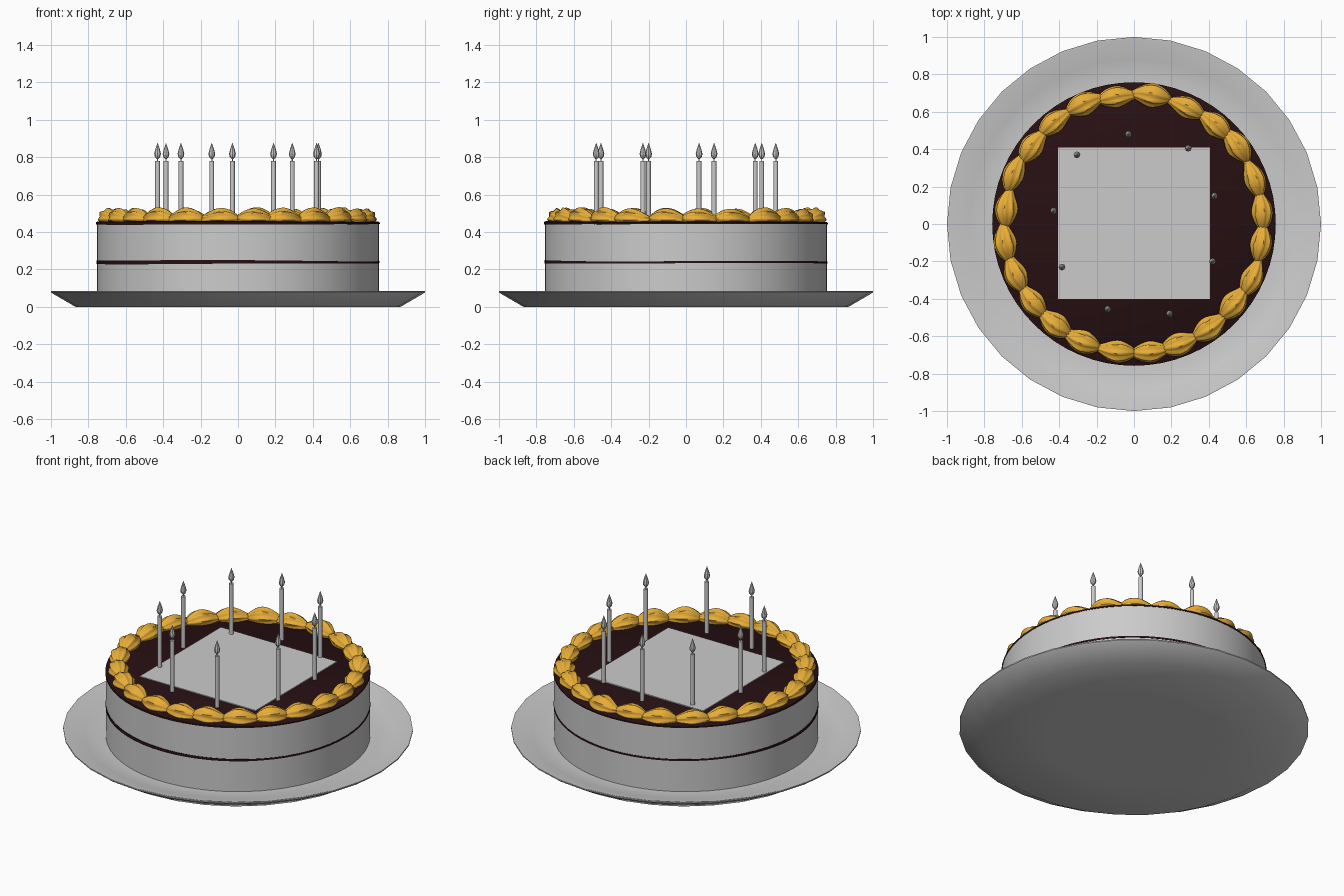
import bpy
import bmesh
from math import sin, cos, pi, tau
import random

random.seed(4)
old = bpy.data.objects.get("Cube")
if old:
    bpy.data.objects.remove(old)


def material(name, rgb):
    mat = bpy.data.materials.new(name)
    mat.use_nodes = True
    mat.diffuse_color = (*rgb, 1)
    mat.node_tree.nodes["Principled BSDF"].inputs["Base Color"].default_value = (*rgb, 1)
    return mat


grey = material("pale grey", (0.6, 0.6, 0.6))
chocolate = material("dark chocolate", (0.02, 0.005, 0.006))
gold = material("golden cream", (0.8, 0.42, 0.04))


def finish(name, bm, mat, angle=0.6):
    """Turn a bmesh into a named, shaded object."""
    bmesh.ops.recalc_face_normals(bm, faces=bm.faces)
    mesh = bpy.data.meshes.new(name)
    bm.to_mesh(mesh)
    bm.free()
    mesh.materials.append(mat)
    obj = bpy.data.objects.new(name, mesh)
    bpy.context.collection.objects.link(obj)
    bpy.ops.object.select_all(action='DESELECT')
    obj.select_set(True)
    bpy.context.view_layer.objects.active = obj
    bpy.ops.object.shade_smooth_by_angle(angle=angle)
    return obj


def skin(bm, rings):
    """Bridge rings of points and cap both ends."""
    loops = [[bm.verts.new(p) for p in ring] for ring in rings]
    n = len(loops[0])
    for a, b in zip(loops, loops[1:]):
        for i in range(n):
            j = (i + 1) % n
            bm.faces.new((a[i], a[j], b[j], b[i]))
    bm.faces.new(loops[0][::-1])
    bm.faces.new(loops[-1])


def lathe(name, profile, sides, mat, x=0, y=0, wobble=0):
    """Revolve (radius, height) pairs; wobble tilts the edges unevenly."""
    bm = bmesh.new()
    turn = [tau * i / sides for i in range(sides)]
    middle = sum(z for r, z in profile) / len(profile)
    rings = []
    for r, z in profile:
        sign = 1 if z > middle else -1
        rings.append([(x + r * cos(t), y + r * sin(t),
                       z + sign * wobble * max(0, cos(t + 2.3)) + wobble * 0.3 * sin(3 * t))
                      for t in turn])
    skin(bm, rings)
    return finish(name, bm, mat)


# Plate with a sloping rim
lathe("plate", [(0.5, 0), (0.87, 0), (0.99, 0.07), (1, 0.078), (1, 0.085),
                (0.99, 0.085), (0.88, 0.05), (0.78, 0.04), (0.5, 0.04)], 32, grey)

# Two sponge layers, the filling between them and the icing on top
lathe("lower_sponge", [(0.755, 0.035), (0.755, 0.235)], 64, grey)
lathe("upper_sponge", [(0.755, 0.24), (0.755, 0.445)], 64, grey)
lathe("filling", [(0.757, 0.233), (0.757, 0.244)], 64, chocolate, wobble=0.005)
lathe("icing", [(0.758, 0.442), (0.758, 0.45), (0.75, 0.455)], 64, chocolate, wobble=0.003)

# Square sheet lying on the icing
bm = bmesh.new()
bmesh.ops.create_cube(bm, size=1)
for v in bm.verts:
    v.co = (v.co.x * 0.81, v.co.y * 0.81 + 0.003, 0.459 + v.co.z * 0.006)
finish("top_sheet", bm, grey)

# Ring of ridged, twisted piped shells
shells, steps, around, lobes = 24, 12, 32, 8
bm = bmesh.new()
for k in range(shells):
    centre = tau * (k + 0.45) / shells + random.uniform(-0.02, 0.02)
    size = random.uniform(0.92, 1.08)
    radius = 0.69 + random.uniform(-0.008, 0.008)
    side = 1 if cos(centre) > 0 else -1
    rings = []
    for s in range(steps + 1):
        u = s / steps
        swell = (0.012 + 0.044 * sin(pi * u ** 0.85) ** 1.1) * size
        angle = centre + side * (u - 0.5) * 0.32
        ring = []
        for i in range(around):
            t = tau * i / around
            r = swell * (1 + 0.11 * cos(lobes * t + 3 * u))
            rad = radius + r * cos(t)
            ring.append((rad * cos(angle), rad * sin(angle), 0.464 + swell * 0.18 + r * sin(t) * 0.9))
        rings.append(ring)
    skin(bm, rings)
finish("piped_border", bm, gold, 1.0)

# Candles, each with a wick and a pointed flame
spots = [(-0.03, 0.48), (0.29, 0.405), (0.43, 0.15), (0.42, -0.2), (0.19, -0.48),
         (-0.14, -0.455), (-0.385, -0.23), (-0.43, 0.07), (-0.305, 0.37)]
for n, (x, y) in enumerate(spots, 1):
    lathe(f"candle_{n}", [(0.013, 0.45), (0.013, 0.78)], 12, grey, x, y)
    lathe(f"wick_{n}", [(0.003, 0.775), (0.003, 0.8)], 6, grey, x, y)
    lathe(f"flame_{n}", [(0.005, 0.79), (0.015, 0.803), (0.018, 0.818),
                         (0.012, 0.842), (0.001, 0.875)], 8, grey, x, y)
